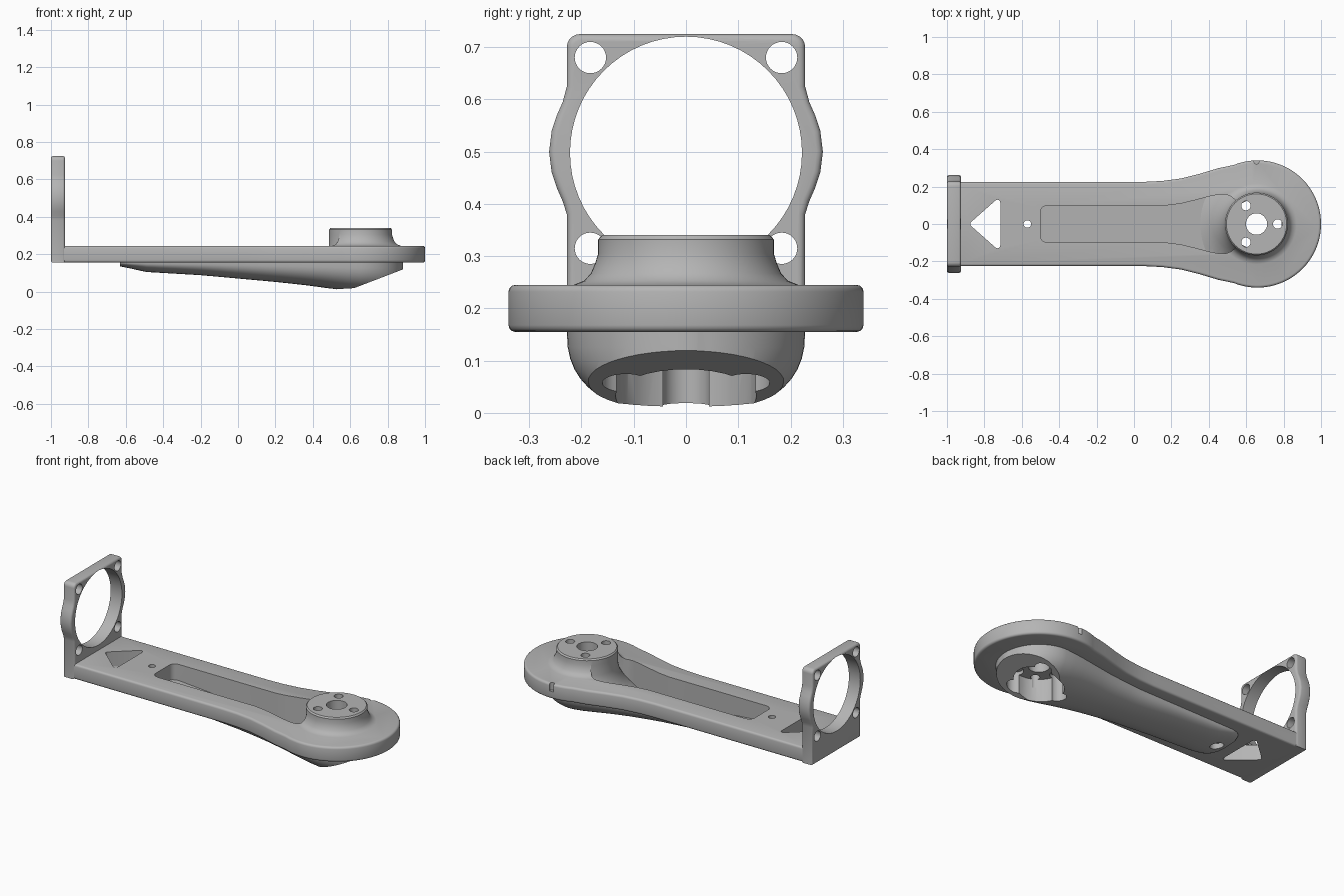
import bpy, bmesh
from math import sin, cos, pi, sqrt, radians
from mathutils import Vector

if "Cube" in bpy.data.objects:
    bpy.data.objects.remove(bpy.data.objects["Cube"])

grey = bpy.data.materials.new("machined_grey")
grey.use_nodes = True
grey.diffuse_color = (0.46, 0.46, 0.46, 1)
grey.node_tree.nodes["Principled BSDF"].inputs["Base Color"].default_value = grey.diffuse_color

HUB = 0.655          # x of the hub axis
LOW, TOP = 0.155, 0.245   # plate faces


def loft(name, rings, bevel=0.0, cut=None):
    """Skin closed rings of points, cap the ends, optionally round the rims or slice."""
    bm = bmesh.new()
    loops = [[bm.verts.new(p) for p in ring] for ring in rings]
    n = len(loops[0])
    for a, b in zip(loops, loops[1:]):
        for i in range(n):
            j = (i + 1) % n
            bm.faces.new((a[i], a[j], b[j], b[i]))
    caps = [bm.faces.new(loops[0]), bm.faces.new(loops[-1])]
    bmesh.ops.recalc_face_normals(bm, faces=bm.faces)
    if bevel:
        rims = list({e for f in caps for e in f.edges})
        bmesh.ops.bevel(bm, geom=rims, offset=bevel, segments=3, profile=0.5, affect='EDGES')
    if cut:
        bmesh.ops.bisect_plane(bm, geom=bm.verts[:] + bm.edges[:] + bm.faces[:], dist=1e-5,
                               plane_co=cut[0], plane_no=cut[1], clear_outer=True)
        bmesh.ops.holes_fill(bm, edges=[e for e in bm.edges if e.is_boundary], sides=0)
        bmesh.ops.recalc_face_normals(bm, faces=bm.faces)
    mesh = bpy.data.meshes.new(name)
    bm.to_mesh(mesh)
    bm.free()
    mesh.materials.append(grey)
    ob = bpy.data.objects.new(name, mesh)
    bpy.context.scene.collection.objects.link(ob)
    return ob


def lathe(name, profile, x=HUB, y=0.0, steps=64):
    """Revolve (radius, z) points about a vertical axis."""
    return loft(name, [[(x + r * cos(2 * pi * i / steps), y + r * sin(2 * pi * i / steps), z)
                        for i in range(steps)] for r, z in profile])


def prism(name, outline, a, b, axis='Z', bevel=0.0):
    """Extrude a plan outline along Z, or a (y, z) outline along X."""
    put = (lambda p, h: (p[0], p[1], h)) if axis == 'Z' else (lambda p, h: (h, p[0], p[1]))
    return loft(name, [[put(p, h) for p in outline] for h in (a, b)], bevel)


def circle(x, y, r, steps=32):
    return [(x + r * cos(2 * pi * i / steps), y + r * sin(2 * pi * i / steps)) for i in range(steps)]


def combine(base, tool, op):
    """Boolean the tool into the base and discard the tool."""
    mod = base.modifiers.new(op, 'BOOLEAN')
    mod.operation, mod.solver, mod.object = op, 'EXACT', tool
    bpy.context.view_layer.update()
    graph = bpy.context.evaluated_depsgraph_get()
    mesh = bpy.data.meshes.new_from_object(base.evaluated_get(graph))
    base.modifiers.clear()
    base.data = mesh
    bpy.data.objects.remove(tool)


def ramp(points, x):
    """Eased interpolation through (x, value) points."""
    if x <= points[0][0]:
        return points[0][1]
    for (x0, v0), (x1, v1) in zip(points, points[1:]):
        if x <= x1:
            return v0 + (v1 - v0) * (x - x0) / (x1 - x0)
    return points[-1][1]


# Flat arm: straight bar flaring into a round head
side = [(-0.97, 0.225), (0.05, 0.225), (0.15, 0.23), (0.25, 0.243), (0.35, 0.268), (0.45, 0.298)]
head = [(0.66 + 0.34 * cos(radians(a)), 0.34 * sin(radians(a))) for a in range(112, -113, -4)]
body = prism("bracket_arm", side + head + [(x, -y) for x, y in reversed(side)], LOW, TOP, bevel=0.013)

# Upright end plate with bulging sides and rounded top corners
half = [(0.228, LOW), (0.228, 0.38), (0.236, 0.405), (0.247, 0.43), (0.257, 0.46), (0.262, 0.5),
        (0.257, 0.54), (0.247, 0.57), (0.236, 0.595), (0.228, 0.625)]
half += [(0.203 + 0.025 * cos(radians(a)), 0.7 + 0.025 * sin(radians(a))) for a in range(0, 91, 18)]
upright = prism("upright", half + [(-y, z) for y, z in reversed(half)], -1, -0.925, 'X', bevel=0.012)
combine(body, upright, 'UNION')

# Rounded keel below the arm, sliced flat under the head
KEEL = [(-0.63, 0.135), (-0.49, 0.105), (-0.2, 0.088), (0, 0.07), (0.2, 0.052), (0.4, 0.03),
        (0.58, 0.003), (0.66, -0.005)]
WIDTH = [(-0.63, 0.09), (-0.62, 0.115), (-0.6, 0.135), (-0.56, 0.145), (0.1, 0.155),
         (0.3, 0.175), (0.45, 0.2), (0.56, 0.219), (HUB, 0.228)]


def keel_ring(x):
    w = ramp(WIDTH, x) if x < HUB else sqrt(max(0.228 ** 2 - (x - HUB) ** 2, 0.0004))
    depth = LOW - ramp(KEEL, x)
    ring = [(x, w, 0.2)]
    for i in range(25):
        c, s = cos(pi * i / 24), sin(pi * i / 24)
        ring.append((x, w * abs(c) ** (2 / 2.4) * (1 if c > 0 else -1),
                     LOW - depth * abs(s) ** (2 / 2.4)))
    return ring + [(x, -w, 0.2)]


stations = [-0.63, -0.62, -0.6, -0.56] + [-0.49 + 0.0715 * i for i in range(16)]
stations += [HUB + 0.228 * sin(radians(a)) for a in range(0, 91, 6)]
keel = loft("keel", [keel_ring(x) for x in stations],
            cut=(Vector((0.58, 0, 0.003)), Vector((0.115, 0, -0.3)).normalized()))
combine(body, keel, 'UNION')

# Hub boss with a fillet at its foot
boss = lathe("boss", [(0.215, 0.2), (0.215, TOP), (0.195, 0.253), (0.182, 0.267), (0.174, 0.286),
                      (0.168, 0.305), (0.168, 0.332), (0.161, 0.34)])
combine(body, boss, 'UNION')

# Long pocket in the top, flaring toward the hub and sweeping up to it
SLOT = [(-0.5, 0.07), (-0.495, 0.083), (-0.485, 0.093), (-0.465, 0.1), (0.18, 0.1), (0.25, 0.109),
        (0.33, 0.128), (0.4, 0.147), (0.45, 0.157), (0.49, 0.158), (0.52, 0.147), (0.55, 0.12)]
pocket = loft("pocket_cutter", [[(x, w, 0.4), (x, w, ramp(KEEL, x) + 0.045),
                                 (x, -w, ramp(KEEL, x) + 0.045), (x, -w, 0.4)] for x, w in SLOT])
sweep = lathe("pocket_sweep", [(0.168, 0.5), (0.168, 0.24), (0.178, 0.2), (0.2, 0.16), (0.23, 0.125),
                               (0.27, 0.095), (0.33, 0.065), (0.34, -0.1)])
combine(pocket, sweep, 'DIFFERENCE')
combine(body, pocket, 'DIFFERENCE')


def drill(x, y, r, z0, z1):
    combine(body, lathe("drill", [(r, z0), (r, z1)], x, y, 32), 'DIFFERENCE')


# Hub bore, lower recess, top screw holes and lower counterbores
drill(HUB, 0, 0.135, -0.1, 0.15)
drill(HUB, 0, 0.057, -0.1, 0.5)
for k in range(3):
    a = k * 2 * pi / 3
    drill(HUB + 0.113 * cos(a), 0.113 * sin(a), 0.025, 0.1, 0.5)
    drill(HUB + 0.133 * cos(a + pi / 3), 0.133 * sin(a + pi / 3), 0.045, -0.1, 0.17)

# Pin hole with its counterbore, and the edge notch on the head
drill(-0.57, 0, 0.02, 0, 0.4)
drill(-0.57, 0, 0.038, 0, 0.16)
drill(HUB, 0.335, 0.014, 0.2, 0.4)

# Triangular window with rounded corners
tri = []
for cx, cy, start in ((-0.86, 0, 135), (-0.73, -0.115, 225), (-0.73, 0.115, 0)):
    sweep_angle = 90 if cy == 0 else 135
    tri += [(cx + 0.015 * cos(radians(start + sweep_angle * i / 5)),
             cy + 0.015 * sin(radians(start + sweep_angle * i / 5))) for i in range(6)]
combine(body, prism("window_cutter", tri, 0, 0.5), 'DIFFERENCE')

# Large opening and four corner screw holes in the upright
cutters = [circle(0, 0.498, 0.222, 64)]
cutters += [circle(s * 0.183, z, 0.03) for s in (-1, 1) for z in (0.315, 0.68)]
for outline in cutters:
    combine(body, prism("upright_cutter", outline, -1.1, -0.88, 'X'), 'DIFFERENCE')

# Smooth shading with crisp edges
bpy.ops.object.select_all(action='DESELECT')
body.select_set(True)
bpy.context.view_layer.objects.active = body
bpy.ops.object.shade_smooth_by_angle(angle=radians(32))
